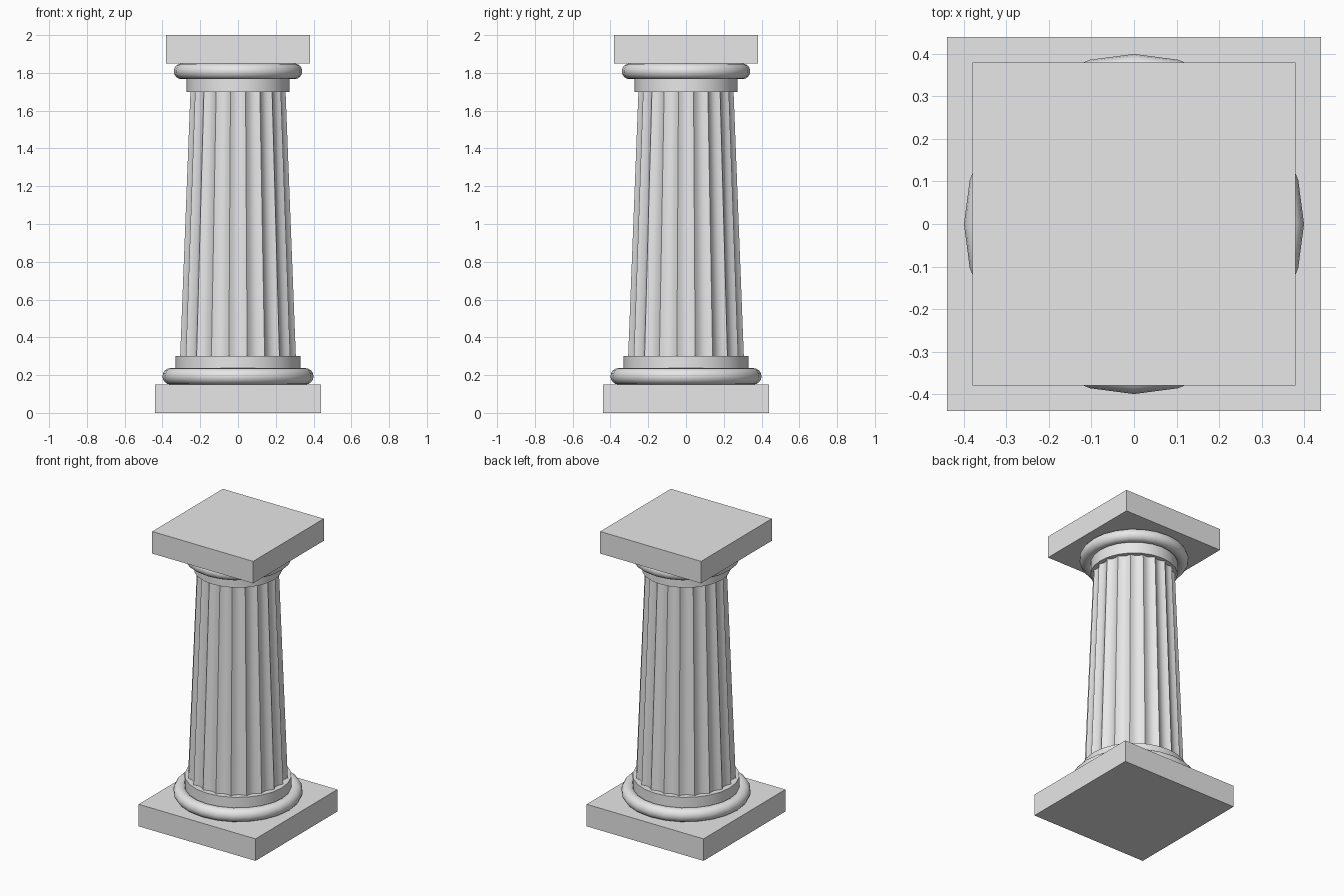
import bpy
import bmesh
from math import cos, sin, pi, radians

cube = bpy.data.objects.get("Cube")
if cube:
    bpy.data.objects.remove(cube, do_unlink=True)

STONE = (0.8, 0.8, 0.8, 1)
stone = bpy.data.materials.new("pale_stone")
stone.use_nodes = True
stone.diffuse_color = STONE
stone.node_tree.nodes["Principled BSDF"].inputs["Base Color"].default_value = STONE
SIDES = 24
FLUTES = 20


def finish(name, smooth=True):
    ob = bpy.context.object
    ob.name = name
    ob.data.materials.append(stone)
    if smooth:
        bpy.ops.object.shade_smooth_by_angle(angle=radians(35))


def slab(name, half, z0, z1):
    bpy.ops.mesh.primitive_cube_add(size=1, location=(0, 0, (z0 + z1) / 2))
    bpy.context.object.scale = (2 * half, 2 * half, z1 - z0)
    bpy.ops.object.transform_apply(location=False)
    finish(name, smooth=False)


def band(name, radius, z0, z1):
    bpy.ops.mesh.primitive_cylinder_add(vertices=SIDES, radius=radius, depth=z1 - z0,
                                        location=(0, 0, (z0 + z1) / 2))
    finish(name)


def roll(name, outer, z0, z1):
    minor = (z1 - z0) / 2
    bpy.ops.mesh.primitive_torus_add(major_radius=outer - minor, minor_radius=minor,
                                     major_segments=SIDES, minor_segments=16,
                                     location=(0, 0, (z0 + z1) / 2))
    finish(name)


def fluted_shaft(name, r0, r1, z0, z1, depth=0.055, steps=6):
    """Tapered shaft whose outline is a ring of concave arcs meeting at sharp edges."""
    half = pi / FLUTES
    outline = []
    for i in range(FLUTES):
        for k in range(steps):
            t = 2 * k / steps - 1
            r = cos(half) / cos(t * half) - depth * (1 - t * t)
            a = (2 * i + t) * half
            outline.append((r * cos(a), r * sin(a)))
    bm = bmesh.new()
    low, high = [[bm.verts.new((x * r, y * r, z)) for x, y in outline]
                 for r, z in ((r0, z0), (r1, z1))]
    n = len(outline)
    for i in range(n):
        j = (i + 1) % n
        bm.faces.new((low[i], low[j], high[j], high[i]))
    bm.faces.new(low[::-1])
    bm.faces.new(high)
    mesh = bpy.data.meshes.new(name)
    bm.to_mesh(mesh)
    bm.free()
    ob = bpy.data.objects.new(name, mesh)
    bpy.context.collection.objects.link(ob)
    bpy.ops.object.select_all(action='DESELECT')
    ob.select_set(True)
    bpy.context.view_layer.objects.active = ob
    finish(name)


# Base
slab("base_plinth", 0.44, 0, 0.15)
roll("base_roll", 0.40, 0.15, 0.237)
band("base_band", 0.33, 0.15, 0.30)

# Shaft
fluted_shaft("fluted_shaft", 0.31, 0.255, 0.30, 1.70)

# Capital
band("capital_band", 0.272, 1.70, 1.85)
roll("capital_roll", 0.34, 1.767, 1.85)
slab("capital_slab", 0.38, 1.85, 2.0)
